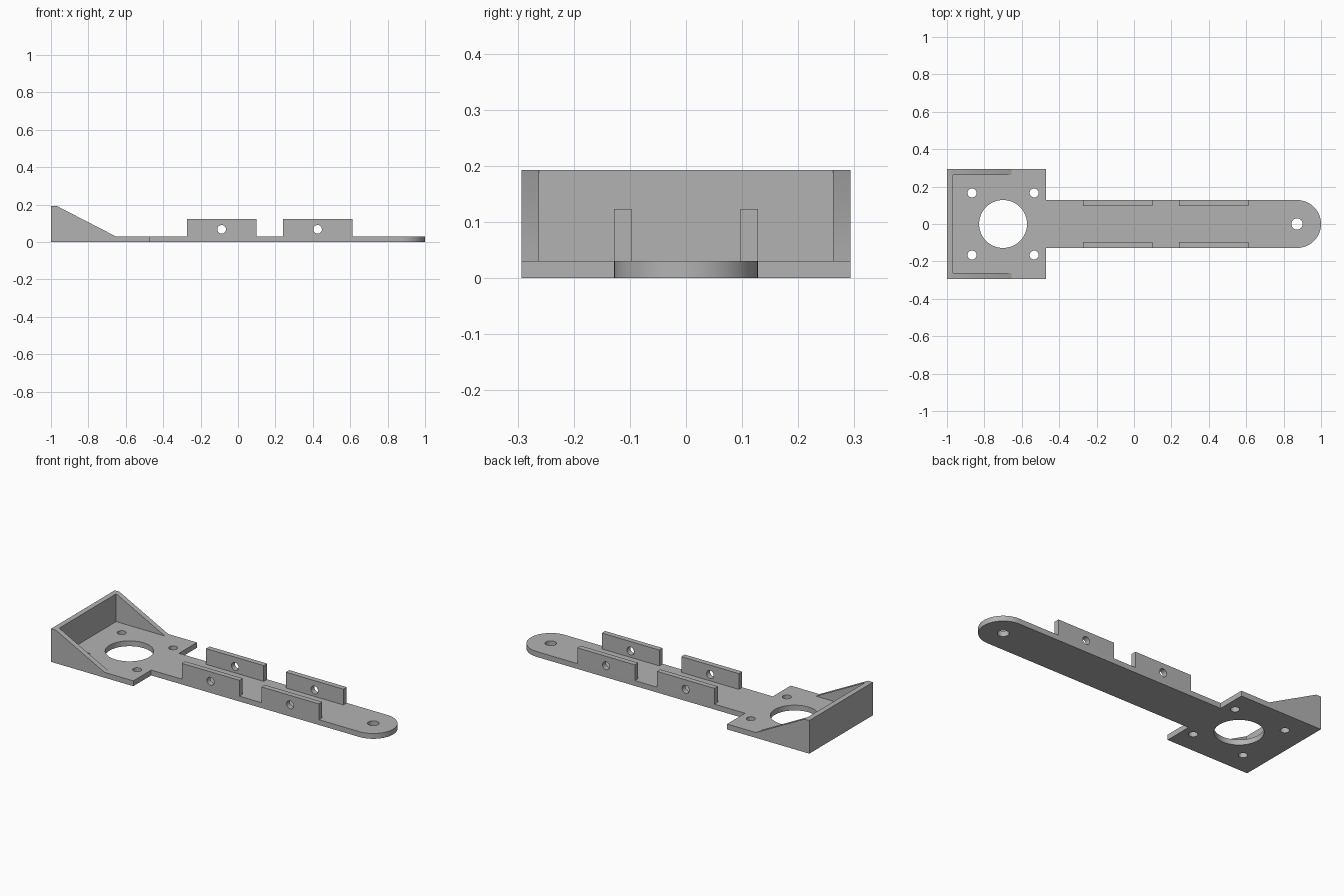
import bpy, bmesh
from math import pi, cos, sin
from mathutils import Matrix

cube = bpy.data.objects.get("Cube")
if cube:
    bpy.data.objects.remove(cube, do_unlink=True)

grey = bpy.data.materials.new("plain grey")
grey.use_nodes = True
colour = (0.45, 0.45, 0.45, 1)
grey.diffuse_color = colour
grey.node_tree.nodes["Principled BSDF"].inputs["Base Color"].default_value = colour

THICK = 0.031       # thickness of every plate and wall
ARM = 0.128         # half width of the arm
HALF = 0.293        # half width of the mount plate
BACK, NECK = -1.0, -0.47
TOP = 0.193


def arc(cx, cy, r, start=0, sweep=2 * pi, steps=48):
    """Points along an arc; a full circle leaves out the repeated last point."""
    count = steps if sweep >= 2 * pi else steps + 1
    return [(cx + r * cos(start + sweep * i / steps),
             cy + r * sin(start + sweep * i / steps)) for i in range(count)]


def plate(name, outline, holes=(), place=Matrix()):
    """Flat outline with holes, extruded to THICK about its own plane."""
    curve = bpy.data.curves.new(name, 'CURVE')
    curve.dimensions = '2D'
    curve.fill_mode = 'BOTH'
    curve.extrude = THICK / 2
    for loop in (outline, *holes):
        spline = curve.splines.new('POLY')
        spline.points.add(len(loop) - 1)
        for point, (x, y) in zip(spline.points, loop):
            point.co = (x, y, 0, 1)
        spline.use_cyclic_u = True
    temp = bpy.data.objects.new(name + " curve", curve)
    bpy.context.collection.objects.link(temp)
    bpy.context.view_layer.update()
    graph = bpy.context.evaluated_depsgraph_get()
    mesh = bpy.data.meshes.new_from_object(temp.evaluated_get(graph))
    bpy.data.objects.remove(temp, do_unlink=True)
    bpy.data.curves.remove(curve)

    # Weld caps to rims and place the part
    bm = bmesh.new()
    bm.from_mesh(mesh)
    bmesh.ops.remove_doubles(bm, verts=bm.verts, dist=0.0001)
    bmesh.ops.recalc_face_normals(bm, faces=bm.faces)
    bm.transform(place)
    bm.to_mesh(mesh)
    bm.free()
    mesh.name = name
    mesh.materials.clear()
    mesh.materials.append(grey)
    obj = bpy.data.objects.new(name, mesh)
    bpy.context.collection.objects.link(obj)
    parts.append(obj)


def upright(y):
    """Stands an x-z profile up at depth y."""
    return Matrix.Translation((0, y, 0)) @ Matrix.Rotation(pi / 2, 4, 'X')


parts = []

# Base: square motor plate running into a round-ended arm
tip = 1 - ARM
outline = [(BACK, HALF), (BACK, -HALF), (NECK, -HALF), (NECK, -ARM)]
outline += arc(tip, 0, ARM, -pi / 2, pi, 32)
outline += [(NECK, ARM), (NECK, HALF)]
motor_x, spacing = -0.70, 0.166
holes = [arc(motor_x, 0, ARM, steps=64), arc(tip, 0, 0.03)]
holes += [arc(motor_x + sx * spacing, sy * spacing, 0.024, steps=32)
          for sx in (-1, 1) for sy in (-1, 1)]
plate("base_plate", outline, holes, Matrix.Translation((0, 0, THICK / 2)))

# Upright tabs with a screw hole, along both edges of the arm
for place, x0 in (("inner", -0.273), ("outer", 0.24)):
    x1 = x0 + 0.371
    box = [(x0, THICK), (x1, THICK), (x1, 0.123), (x0, 0.123)]
    for side, s in (("left", 1), ("right", -1)):
        plate(f"{place}_tab_{side}", box,
              [arc((x0 + x1) / 2, 0.068, 0.023, steps=32)],
              upright(s * (ARM - THICK / 2)))

# Sloping side walls of the motor plate
slope = [(BACK, THICK), (-0.655, THICK), (BACK + THICK, TOP), (BACK, TOP)]
for side, s in (("back", 1), ("front", -1)):
    plate(f"{side}_side_wall", slope, (), upright(s * (HALF - THICK / 2)))

# End wall between the side walls
inner = HALF - THICK
wall = [(-inner, THICK), (inner, THICK), (inner, TOP), (-inner, TOP)]
plate("end_wall", wall, (), Matrix.Translation((BACK + THICK / 2, 0, 0))
      @ Matrix.Rotation(pi / 2, 4, 'Z') @ Matrix.Rotation(pi / 2, 4, 'X'))

# Smooth the round edges, keep the corners sharp
bpy.ops.object.select_all(action='DESELECT')
for obj in parts:
    obj.select_set(True)
bpy.context.view_layer.objects.active = parts[0]
bpy.ops.object.shade_smooth_by_angle(angle=pi / 6)
